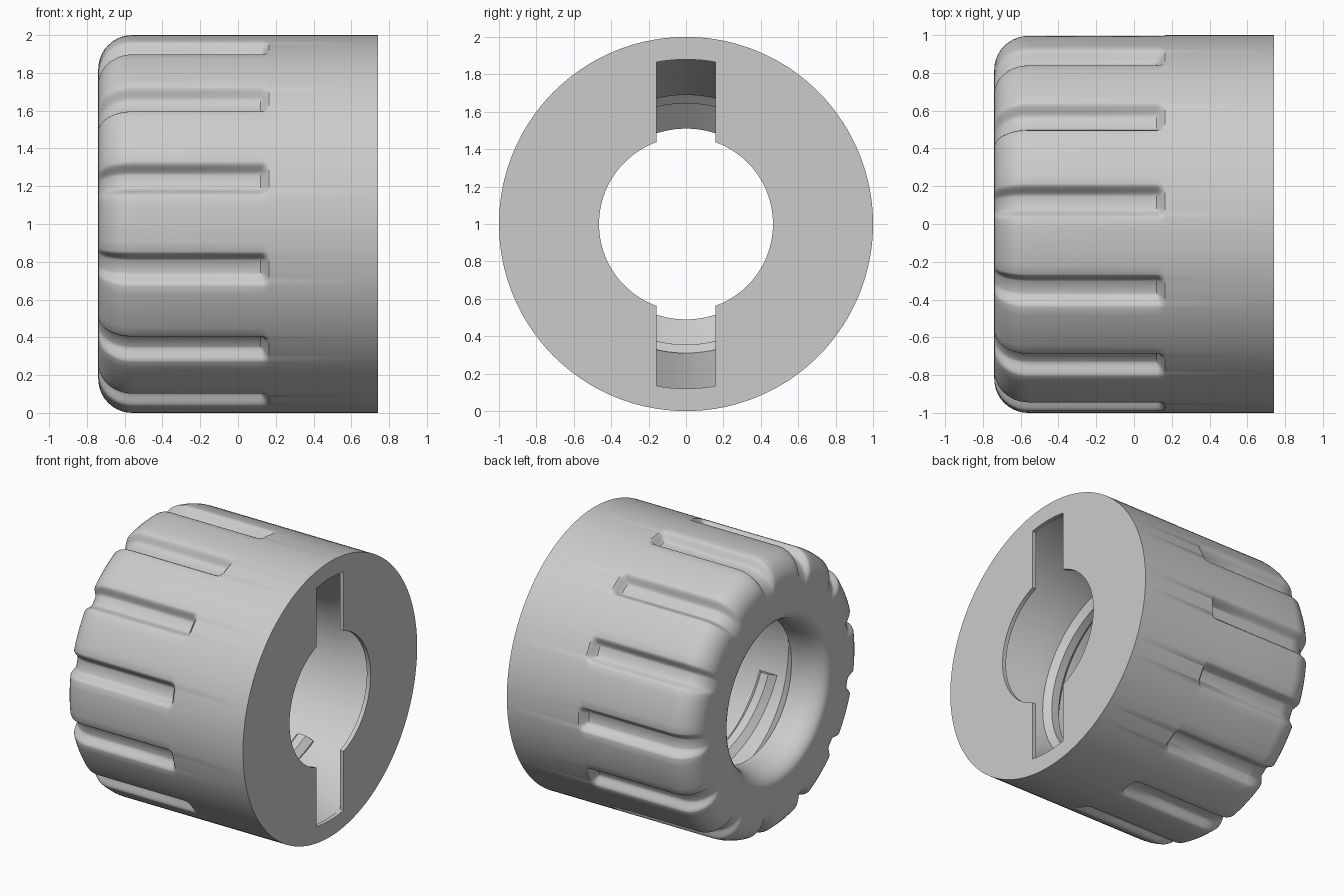
import bpy, bmesh
from math import sin, cos, pi, sqrt, asin

cube = bpy.data.objects.get("Cube")
if cube:
    bpy.data.objects.remove(cube, do_unlink=True)

grey = bpy.data.materials.new("light_grey")
grey.use_nodes = True
GREY = (0.6, 0.6, 0.6, 1)
grey.diffuse_color = GREY
grey.node_tree.nodes["Principled BSDF"].inputs["Base Color"].default_value = GREY

HALF, FLUTES, DEPTH = 0.74, 13, 0.06


def point(x, r, a):
    """Axis runs along x at z = 1; a = 0 faces the front, rising upward."""
    return (x, -r * cos(a), 1 + r * sin(a))


def smooth(t):
    t = max(0, min(1, t))
    return t * t * (3 - 2 * t)


def loft(name, rings, loop=False):
    """Skin closed cross-sections, joined end to end or capped."""
    bm = bmesh.new()
    rows = [[bm.verts.new(p) for p in ring] for ring in rings]
    n, m = len(rows), len(rows[0])
    for i in range(n if loop else n - 1):
        a, b = rows[i], rows[(i + 1) % n]
        for j in range(m):
            k = (j + 1) % m
            bm.faces.new((a[j], a[k], b[k], b[j]))
    if not loop:
        bm.faces.new(rows[0])
        bm.faces.new(rows[-1])
    bmesh.ops.recalc_face_normals(bm, faces=bm.faces)
    mesh = bpy.data.meshes.new(name)
    bm.to_mesh(mesh)
    bm.free()
    mesh.materials.append(grey)
    ob = bpy.data.objects.new(name, mesh)
    bpy.context.collection.objects.link(ob)
    return ob


def activate(ob):
    bpy.ops.object.select_all(action='DESELECT')
    ob.select_set(True)
    bpy.context.view_layer.objects.active = ob


# Outer wall with a rounded grip end
R = 0.18
outer = [(HALF, 1), (0.165, 1), (0.15, 1), (0.135, 1), (0.12, 1), (-0.2, 1)]
for i in range(11):
    t = i / 10 * pi / 2
    outer.append((-HALF + R - R * sin(t), 1 - R + R * cos(t)))

# Inner wall: rounded mouth, lip, funnel, threaded bore, cone, thin front plate
inner = []
for i in range(9):
    t = i / 8 * pi / 2
    inner.append((-HALF + R * (1 - cos(t)), 0.61 - 0.1 * sin(t)))
inner += [(-0.49, 0.51), (-0.34, 0.69), (0.3, 0.69), (0.70, 0.885),
          (0.71, 0.885), (0.71, 0.465), (HALF, 0.465)]

# Angles are denser across each flute
pitch = 2 * pi / FLUTES
edge = [0.035, 0.045, 0.055, 0.065, 0.075, 0.085, 0.095]
offsets = [-e for e in reversed(edge)] + [0] + edge
rest = pitch - 2 * edge[-1]
offsets += [edge[-1] + rest * i / 6 for i in range(1, 6)]

rings = []
for k in range(FLUTES):
    for off in offsets:
        a = (k + 0.5) * pitch + off
        across = 1 - smooth((abs(off) - 0.035) / 0.06)
        ring = []
        for x, r in outer:
            along = smooth((0.165 - x) / 0.045)
            ring.append(point(x, r - DEPTH * across * along, a))
        rings.append(ring + [point(x, r, a) for x, r in inner])
body = loft("cap_body", rings, loop=True)

# Two keyway slots through the front plate, above and below the bore
W, TOP = 0.157, 0.88
for side in (1, -1):
    span = asin(W / TOP)
    shape = [(-W, 0.3), (W, 0.3)]
    for i in range(9):
        a = span * (1 - i / 4)
        shape.append((TOP * sin(a), TOP * cos(a)))
    cutter = loft("slot_cutter", [[(x, y, 1 + side * z) for y, z in shape]
                                  for x in (0.705, 0.8)])
    cutter.hide_render = True
    mod = body.modifiers.new("slot", 'BOOLEAN')
    mod.operation, mod.solver, mod.object = 'DIFFERENCE', 'EXACT', cutter
    activate(body)
    bpy.ops.object.modifier_apply(modifier=mod.name)
    bpy.data.objects.remove(cutter, do_unlink=True)

# Helical thread rib inside the bore
rib = [(-0.07, 0.72), (-0.07, 0.69), (-0.03, 0.645),
       (0.03, 0.645), (0.07, 0.69), (0.07, 0.72)]
STEPS, TURNS, LEAD = 110, 1.3, 0.35
rings = []
for i in range(STEPS + 1):
    t = TURNS * i / STEPS
    rings.append([point(-0.2 + LEAD * t + dx, r, -0.3 - 2 * pi * t) for dx, r in rib])
thread = loft("inner_thread", rings)

for ob, angle in ((body, 0.6), (thread, 0.5)):
    activate(ob)
    bpy.ops.object.shade_smooth_by_angle(angle=angle)
